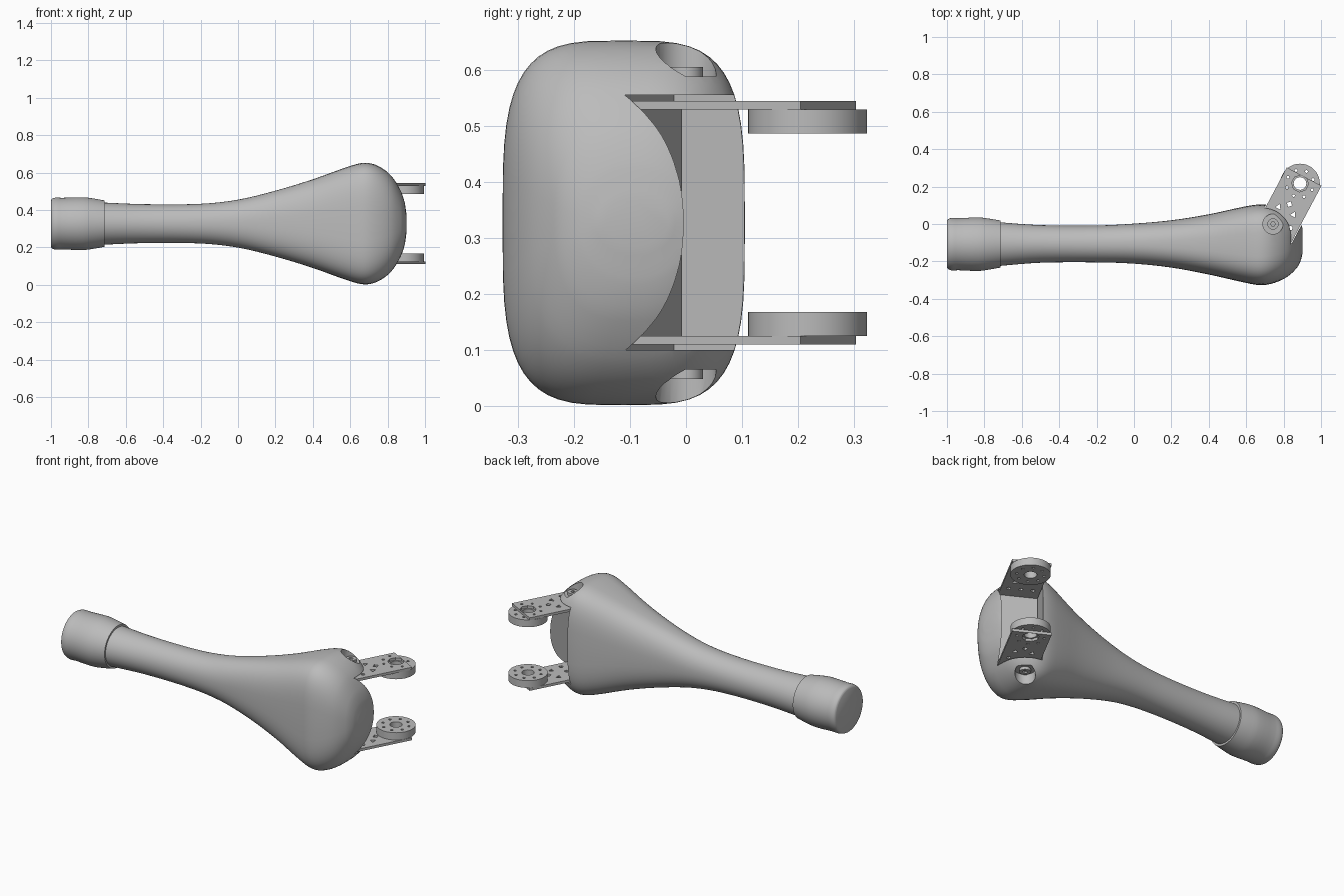
import bpy, bmesh, math
from mathutils import Vector

cube = bpy.data.objects.get("Cube")
if cube:
    bpy.data.objects.remove(cube, do_unlink=True)

gray = bpy.data.materials.new("plain_gray")
gray.use_nodes = True
gray.diffuse_color = (0.5, 0.5, 0.5, 1)
gray.node_tree.nodes["Principled BSDF"].inputs["Base Color"].default_value = (0.5, 0.5, 0.5, 1)

MID = 0.327                                   # height of the symmetry plane
CORNER = Vector((0.83, -0.12))                # inner corner of the bracket
ANG = math.radians(62)
U = Vector((math.cos(ANG), math.sin(ANG)))    # along the bracket arms
V = Vector((-U.y, U.x))                       # across the bracket arms
WIDTH = 0.21
HORN = (0.324, 0.107)


def finish(name, bm):
    bmesh.ops.recalc_face_normals(bm, faces=bm.faces)
    mesh = bpy.data.meshes.new(name)
    bm.to_mesh(mesh)
    bm.free()
    ob = bpy.data.objects.new(name, mesh)
    bpy.context.collection.objects.link(ob)
    mesh.materials.append(gray)
    return ob


def select(ob):
    bpy.ops.object.select_all(action='DESELECT')
    ob.select_set(True)
    bpy.context.view_layer.objects.active = ob


def smooth(ob, angle=35):
    select(ob)
    bpy.ops.object.shade_smooth_by_angle(angle=math.radians(angle))


def cut(ob, cutter):
    mod = ob.modifiers.new("cut", 'BOOLEAN')
    mod.operation = 'DIFFERENCE'
    mod.object = cutter
    mod.solver = 'EXACT'
    select(ob)
    bpy.ops.object.modifier_apply(modifier=mod.name)
    bpy.data.objects.remove(cutter, do_unlink=True)


def prism(bm, pts, z0, z1):
    low = [bm.verts.new((p[0], p[1], z0)) for p in pts]
    high = [bm.verts.new((p[0], p[1], z1)) for p in pts]
    bm.faces.new(low[::-1])
    bm.faces.new(high)
    for i in range(len(pts)):
        j = (i + 1) % len(pts)
        bm.faces.new((low[i], low[j], high[j], high[i]))


def place(u, v):
    return CORNER + U * u + V * v


def rect(u0, u1, v0, v1):
    return [place(u0, v0), place(u1, v0), place(u1, v1), place(u0, v1)]


def disc(centre, r, n, turn=0.0):
    return [(centre[0] + r * math.cos(turn + math.tau * i / n),
             centre[1] + r * math.sin(turn + math.tau * i / n)) for i in range(n)]


def solid(name, shapes, z0, z1):
    bm = bmesh.new()
    for pts in shapes:
        prism(bm, pts, z0, z1)
    return finish(name, bm)


def flip(side, z0, z1):
    """Height range measured from the middle, on the upper or lower side."""
    return sorted((MID + side * (z0 - MID), MID + side * (z1 - MID)))


def spline(keys, steps):
    """Smooth interpolation of the key cross-sections."""
    out = []
    for i in range(len(keys) - 1):
        a, b = keys[i], keys[i + 1]
        p, q = keys[max(i - 1, 0)], keys[min(i + 2, len(keys) - 1)]
        span = b[0] - a[0]
        for s in range(steps):
            t = s / steps
            row = [a[0] + span * t]
            for k in range(1, len(a)):
                ma = (b[k] - p[k]) / (b[0] - p[0]) * span
                mb = (q[k] - a[k]) / (q[0] - a[0]) * span
                row.append((2*t**3 - 3*t**2 + 1) * a[k] + (t**3 - 2*t*t + t) * ma
                           + (3*t*t - 2*t**3) * b[k] + (t**3 - t*t) * mb)
            out.append(row)
    return out + [keys[-1]]


def loft(name, keys, steps, n=56):
    """Key: x, lowest y, highest y, half height, squareness."""
    bm = bmesh.new()
    rings = []
    for x, y0, y1, rz, e in spline(keys, steps):
        ring = []
        for i in range(n):
            a = math.tau * i / n
            c, s = math.cos(a), math.sin(a)
            y = (y0 + y1) / 2 + (y1 - y0) / 2 * math.copysign(abs(c) ** (2 / e), c)
            z = MID + rz * math.copysign(abs(s) ** (2 / e), s)
            ring.append(bm.verts.new((x, y, z)))
        rings.append(ring)
    for a, b in zip(rings, rings[1:]):
        for i in range(n):
            j = (i + 1) % n
            bm.faces.new((a[i], a[j], b[j], b[i]))
    bm.faces.new(rings[0])
    bm.faces.new(rings[-1])
    return finish(name, bm)


# Limb shell: round wrist flaring to a squarish head
body = loft("limb_shell", [
    (-0.73, -0.225, 0.010, 0.113, 2), (-0.5, -0.207, -0.006, 0.104, 2),
    (-0.2, -0.205, -0.008, 0.106, 2.1), (0.0, -0.212, 0.002, 0.128, 2.2),
    (0.2, -0.233, 0.020, 0.176, 2.5), (0.4, -0.270, 0.052, 0.237, 2.9),
    (0.6, -0.315, 0.095, 0.308, 3.5), (0.68, -0.327, 0.105, 0.325, 3.6),
    (0.75, -0.315, 0.098, 0.308, 3.4), (0.82, -0.282, 0.070, 0.255, 3.0),
    (0.87, -0.235, 0.035, 0.175, 2.6), (0.892, -0.195, 0.010, 0.11, 2.3),
    (0.902, -0.15, -0.03, 0.04, 2)], 4)

# Channel for the bracket
cut(body, solid("channel_cutter", [rect(-0.002, 0.5, -0.004, WIDTH + 0.004)], 0.1, 0.555))

# Screw pockets on both shoulders
PIVOT = (0.743, 0.0)
for side, label in ((1, "upper"), (-1, "lower")):
    cut(body, solid("pocket_cutter", [disc(PIVOT, 0.054, 24)], *flip(side, 0.588, 0.75)))
    screw = solid(label + "_screw", [disc(PIVOT, 0.03, 20)], *flip(side, 0.58, 0.605))
    cut(screw, solid("socket_cutter", [disc(PIVOT, 0.013, 6)], *flip(side, 0.595, 0.65)))
    smooth(screw)
smooth(body)

# Wrist cap with rounded rim
cap = loft("wrist_cap", [
    (-1.0, -0.232, 0.016, 0.124, 2), (-0.994, -0.241, 0.026, 0.133, 2),
    (-0.975, -0.248, 0.032, 0.139, 2), (-0.94, -0.247, 0.031, 0.138, 2),
    (-0.83, -0.251, 0.035, 0.141, 2), (-0.77, -0.243, 0.028, 0.134, 2),
    (-0.715, -0.233, 0.019, 0.124, 2)], 3)
smooth(cap, 40)

# U-shaped bracket: base plate, two arms and two round horns
solid("bracket_base", [rect(0, 0.015, 0, WIDTH)], 0.112, 0.543)
hub = place(*HORN)
ring_holes = [disc(p, 0.008, 8) for p in disc(hub, 0.073, 8, ANG)]
for side, label in ((1, "upper"), (-1, "lower")):
    arm = solid(label + "_bracket_arm", [rect(0, 0.367, 0, WIDTH)], *flip(side, 0.529, 0.544))
    holes = [disc(hub, 0.045, 8, ANG + math.pi / 8)]
    holes += [disc(p, 0.008, 6) for p in disc(hub, 0.073, 8, ANG) if (Vector(p) - hub).dot(U) < 0.02]
    holes += [disc(place(0.16, v), 0.018, 3, ANG) for v in (0.06, 0.15)]
    holes += [disc(place(0.20, WIDTH / 2), 0.016, 4, ANG)]
    holes += [disc(place(0.09, v), 0.012, 6) for v in (0.04, 0.105, 0.17)]
    cut(arm, solid("arm_cutter", holes, *flip(side, 0.5, 0.6)))

    horn = solid(label + "_horn", [disc(hub, 0.106, 40)], *flip(side, 0.486, 0.529))
    cut(horn, solid("horn_cutter", [disc(hub, 0.034, 16)] + ring_holes, *flip(side, 0.45, 0.6)))
    smooth(horn)
